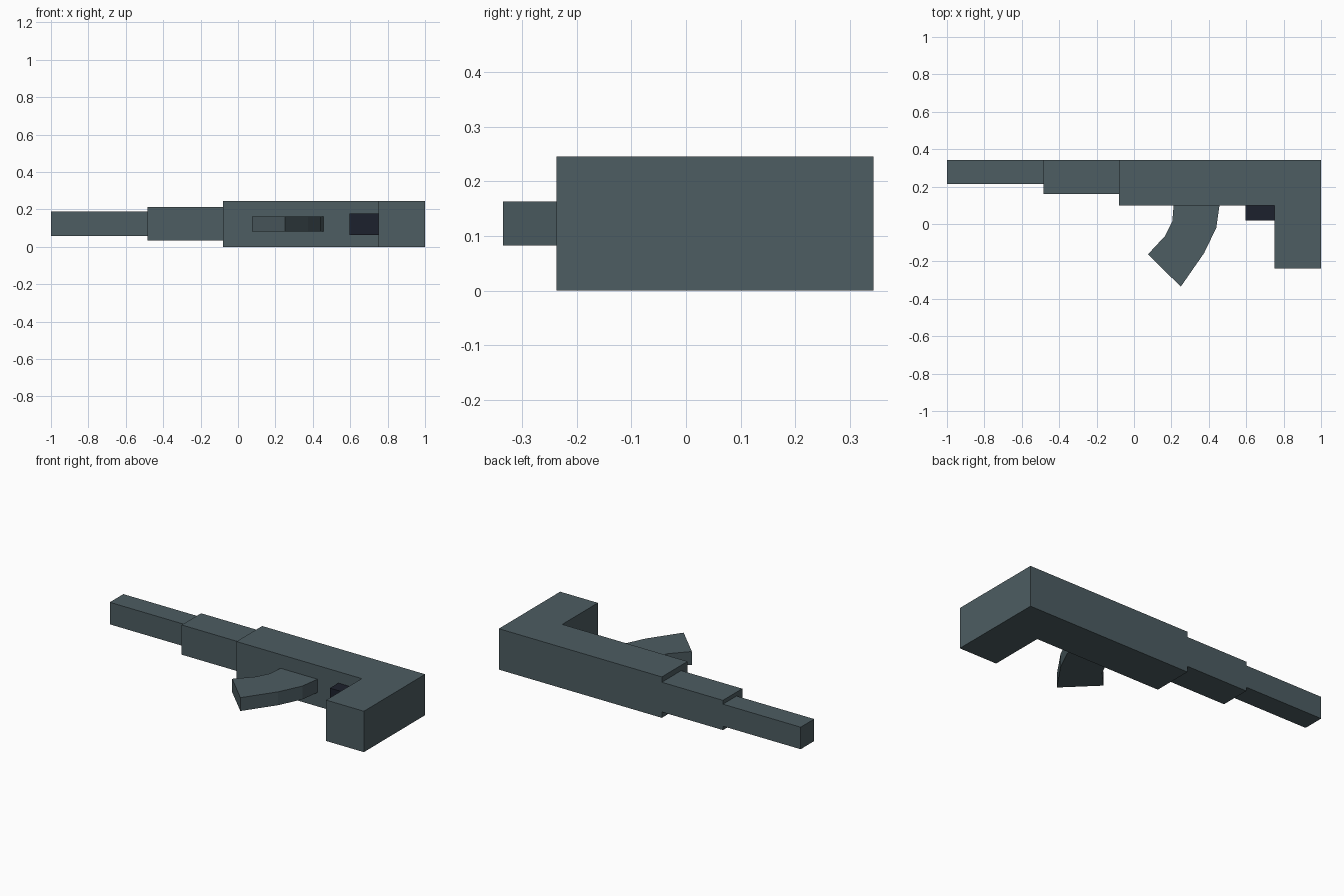
import bpy, bmesh

if "Cube" in bpy.data.objects:
    bpy.data.objects.remove(bpy.data.objects["Cube"])


def material(name, rgb):
    m = bpy.data.materials.new(name)
    m.diffuse_color = (*rgb, 1)
    m.use_nodes = True
    m.node_tree.nodes["Principled BSDF"].inputs["Base Color"].default_value = m.diffuse_color
    return m


def extrude_profile(name, points, z0, z1, mat):
    """Flat outline in the XY plane, extruded from z0 to z1."""
    bm = bmesh.new()
    face = bm.faces.new([bm.verts.new((x, y, z0)) for x, y in points])
    result = bmesh.ops.extrude_face_region(bm, geom=[face])
    top = [v for v in result["geom"] if isinstance(v, bmesh.types.BMVert)]
    bmesh.ops.translate(bm, verts=top, vec=(0, 0, z1 - z0))
    bmesh.ops.recalc_face_normals(bm, faces=bm.faces)
    mesh = bpy.data.meshes.new(name)
    bm.to_mesh(mesh)
    bm.free()
    mesh.materials.append(mat)
    obj = bpy.data.objects.new(name, mesh)
    bpy.context.collection.objects.link(obj)
    return obj


def box(name, x0, x1, y0, y1, z0, z1, mat):
    return extrude_profile(name, [(x0, y0), (x1, y0), (x1, y1), (x0, y1)], z0, z1, mat)


steel = material("slate_grey", (0.074, 0.109, 0.122))
dark = material("dark_navy", (0.012, 0.015, 0.026))

BACK = 0.343   # shared flush edge of all the long parts
BELLY = 0.10   # lower edge of the receiver

# Stepped barrel
box("barrel", -1.0, -0.485, 0.215, BACK, 0.058, 0.19, steel)
box("handguard", -0.485, -0.08, 0.16, BACK, 0.035, 0.213, steel)

# Receiver and grip as one L-shaped profile
extrude_profile("receiver_and_grip", [
    (-0.08, BACK), (-0.08, BELLY), (0.75, BELLY),
    (0.75, -0.237), (1.0, -0.237), (1.0, BACK)], 0.0, 0.245, steel)

# Curved magazine
extrude_profile("magazine", [
    (0.212, BELLY), (0.205, 0.015), (0.165, -0.065), (0.075, -0.162),
    (0.25, -0.335), (0.375, -0.155), (0.44, -0.02), (0.457, BELLY)],
    0.083, 0.163, steel)

# Trigger block
box("trigger_block", 0.595, 0.75, 0.02, BELLY, 0.063, 0.177, dark)
